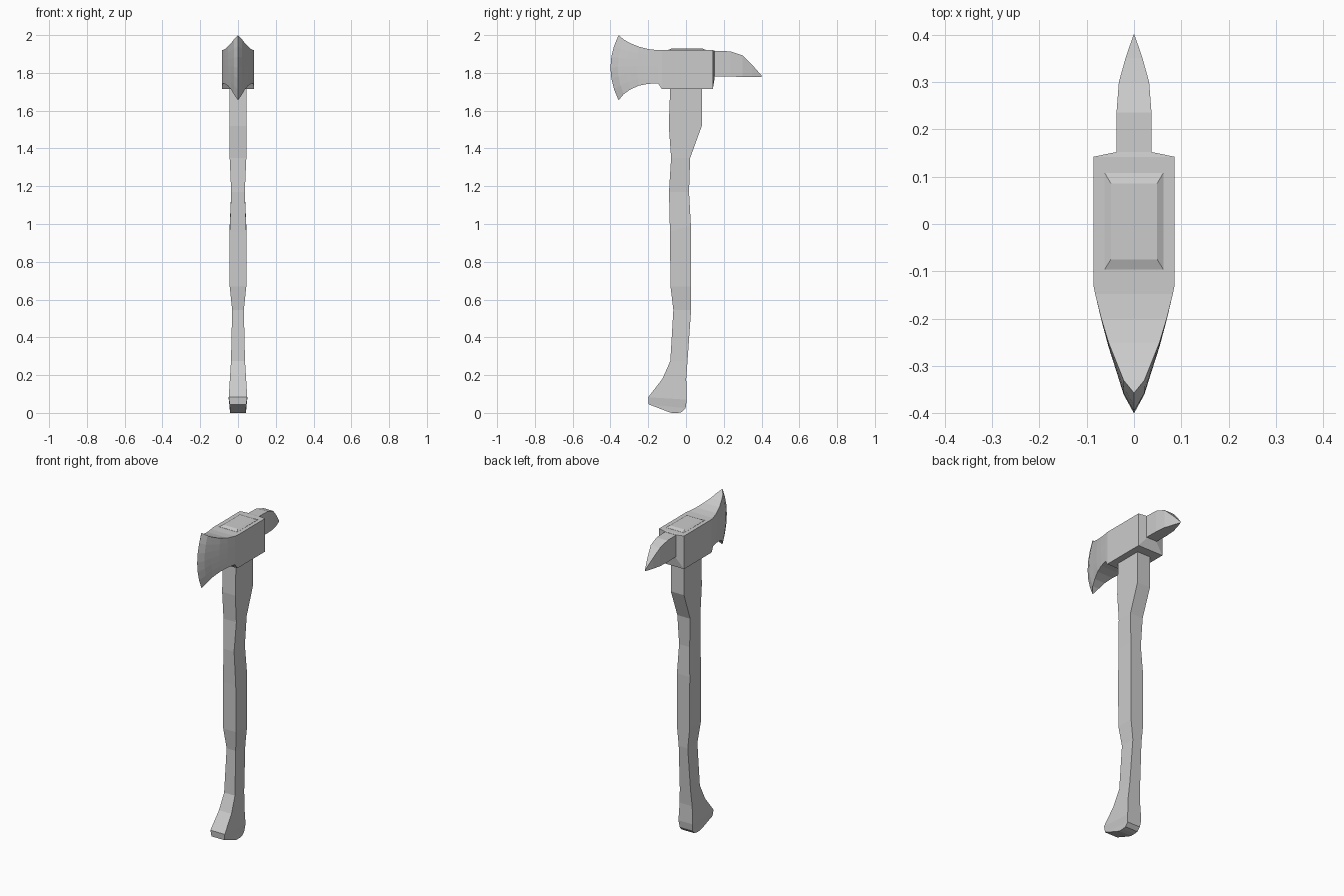
import bpy, bmesh


def loft(name, rings):
    """Skin a closed, flat-shaded solid through rings of equal point count."""
    bm = bmesh.new()
    rows = [[bm.verts.new(p) for p in ring] for ring in rings]
    n = len(rows[0])
    for a, b in zip(rows, rows[1:]):
        for i in range(n):
            j = (i + 1) % n
            bm.faces.new((a[i], a[j], b[j], b[i]))
    bm.faces.new(rows[0])
    bm.faces.new(rows[-1])
    bmesh.ops.remove_doubles(bm, verts=bm.verts, dist=1e-5)
    bmesh.ops.dissolve_degenerate(bm, edges=bm.edges, dist=1e-5)
    bmesh.ops.recalc_face_normals(bm, faces=bm.faces)
    mesh = bpy.data.meshes.new(name)
    bm.to_mesh(mesh)
    bm.free()
    obj = bpy.data.objects.new(name, mesh)
    bpy.context.collection.objects.link(obj)
    return obj


def column_ring(y, hw, zb, zt, bulge=0.0, steps=6):
    """Upright section at y; its middle can bulge forward."""
    col = []
    for i in range(steps + 1):
        t = i / steps
        col.append((y - bulge * 4 * t * (1 - t), zb + (zt - zb) * t))
    return [(-hw, *p) for p in col] + [(hw, *p) for p in reversed(col)]


# Handle: half width, front (y, z), back (y, z)
handle = [
    (.043, -.095, .006, -.022, .004),
    (.044, -.197, .045, -.002, .025),
    (.049, -.200, .083, .004, .070),
    (.043, -.125, .180, .001, .180),
    (.037, -.083, .275, .008, .275),
    (.031, -.067, .545, .027, .545),
    (.044, -.082, .670, .027, .670),
    (.044, -.085, .960, .026, .990),
    (.036, -.090, 1.17, .016, 1.17),
    (.044, -.079, 1.35, .022, 1.35),
    (.045, -.091, 1.52, .084, 1.52),
    (.045, -.083, 1.74, .085, 1.74),
]
rings = [[(-w, fy, fz), (w, fy, fz), (w, by, bz), (-w, by, bz)]
         for w, fy, fz, by, bz in handle]
# Flat sole under the curved knob
rings.insert(0, [(x, y, 0) for x, y in
                 ((-.042, -.075), (.042, -.075), (.042, -.045), (-.042, -.045))])
loft("handle", rings)

# Axe head: y, half width, bottom z, top z, forward bulge
head = [
    (.152, .037, 1.775, 1.918, 0),
    (.142, .086, 1.715, 1.920, 0),
    (-.128, .086, 1.715, 1.920, 0),
    (-.148, .082, 1.744, 1.920, 0),
    (-.200, .069, 1.742, 1.926, .003),
    (-.250, .054, 1.732, 1.939, .009),
    (-.295, .036, 1.712, 1.957, .020),
    (-.330, .022, 1.687, 1.977, .030),
    (-.357, .000, 1.655, 2.000, .043),
]
loft("axe_head", [column_ring(*s) for s in head])

# Rear pick
pick = [
    (.140, .037, 1.782, 1.917, 0),
    (.235, .037, 1.780, 1.914, 0),
    (.300, .032, 1.779, 1.892, 0),
    (.350, .018, 1.778, 1.843, 0),
    (.400, .001, 1.778, 1.786, 0),
]
loft("rear_pick", [column_ring(*s, steps=1) for s in pick])

# Raised handle end on top of the head
loft("handle_end_cap", [
    [(-x, y0, z), (x, y0, z), (x, y1, z), (-x, y1, z)]
    for x, y0, y1, z in ((.062, -.096, .108, 1.91),
                         (.062, -.096, .108, 1.921),
                         (.049, -.075, .086, 1.929))])
